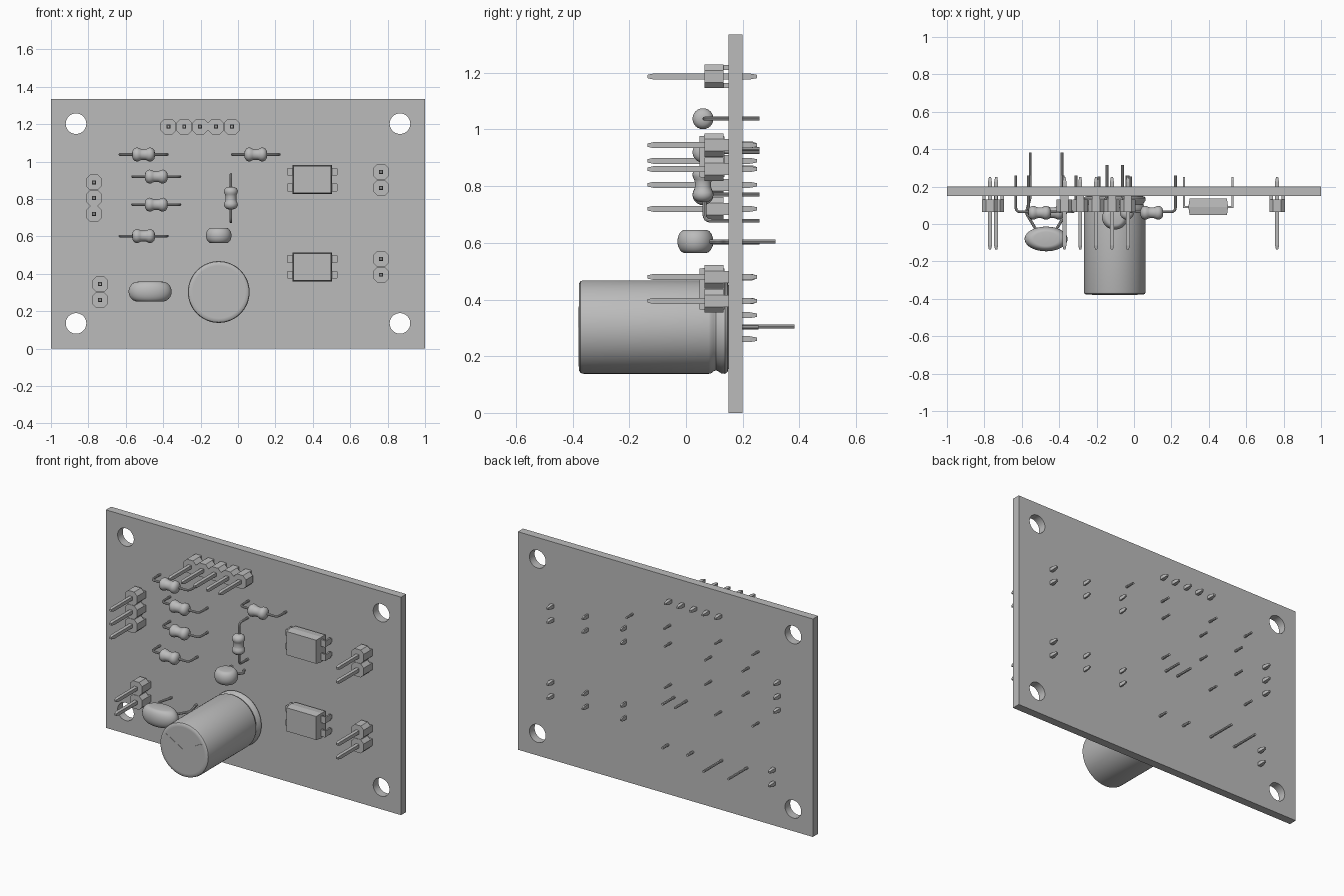
import bpy, bmesh, math
from mathutils import Vector, Matrix

if "Cube" in bpy.data.objects:
    bpy.data.objects.remove(bpy.data.objects["Cube"])

grey = bpy.data.materials.new("light grey")
grey.diffuse_color = (0.5, 0.5, 0.5, 1)
grey.use_nodes = True
grey.node_tree.nodes["Principled BSDF"].inputs["Base Color"].default_value = grey.diffuse_color
FRONT, BACK = 0.15, 0.20        # board faces along y


def finish(ob, smooth=True):
    ob.data.materials.clear()
    ob.data.materials.append(grey)
    bpy.ops.object.select_all(action='DESELECT')
    ob.select_set(True)
    bpy.context.view_layer.objects.active = ob
    if ob.type == 'CURVE':
        bpy.ops.object.convert(target='MESH')
    if smooth:
        bpy.ops.object.shade_smooth_by_angle(angle=math.radians(35))
    return bpy.context.view_layer.objects.active


def from_bmesh(name, bm, smooth=True):
    bmesh.ops.recalc_face_normals(bm, faces=bm.faces)
    me = bpy.data.meshes.new(name)
    bm.to_mesh(me)
    bm.free()
    ob = bpy.data.objects.new(name, me)
    bpy.context.collection.objects.link(ob)
    return finish(ob, smooth)


def loft(bm, rings):
    """Skin a list of closed point rings and cap both ends."""
    loops = [[bm.verts.new(p) for p in ring] for ring in rings]
    for a, b in zip(loops, loops[1:]):
        for i in range(len(a)):
            j = (i + 1) % len(a)
            bm.faces.new((a[i], a[j], b[j], b[i]))
    bm.faces.new(loops[0])
    bm.faces.new(loops[-1])


def rect(x, z, hx, hz, y):
    return [(x - hx, y, z - hz), (x + hx, y, z - hz), (x + hx, y, z + hz), (x - hx, y, z + hz)]


def box(bm, x, z, hx, hz, y0, y1):
    loft(bm, [rect(x, z, hx, hz, y0), rect(x, z, hx, hz, y1)])


def lathe(name, profile, matrix, n=40):
    """Turn (radius, height) pairs about local z, then place with a matrix."""
    bm = bmesh.new()
    loft(bm, [[(r * math.cos(2 * math.pi * k / n), r * math.sin(2 * math.pi * k / n), h)
               for k in range(n)] for r, h in profile])
    bm.transform(matrix)
    return from_bmesh(name, bm)


def wire(name, pts, r=0.007, bend=0.025):
    """Round wire through points with softened corners."""
    pts = [Vector(p) for p in pts]
    path = [pts[0]]
    for a, b, c in zip(pts, pts[1:], pts[2:]):
        p, q = b + (a - b).normalized() * bend, b + (c - b).normalized() * bend
        for t in (0, .25, .5, .75, 1):
            path.append(p * (1 - t) ** 2 + b * 2 * t * (1 - t) + q * t * t)
    path.append(pts[-1])
    cu = bpy.data.curves.new(name, 'CURVE')
    cu.dimensions = '3D'
    cu.bevel_depth, cu.bevel_resolution, cu.use_fill_caps = r, 2, True
    sp = cu.splines.new('POLY')
    sp.points.add(len(path) - 1)
    for s, p in zip(sp.points, path):
        s.co = (*p, 1)
    ob = bpy.data.objects.new(name, cu)
    bpy.context.collection.objects.link(ob)
    return finish(ob)


# Board: flat outline with four mounting holes
cu = bpy.data.curves.new("board", 'CURVE')
cu.dimensions, cu.fill_mode, cu.extrude = '2D', 'BOTH', (BACK - FRONT) / 2
outlines = [[(-1, 0), (1, 0), (1, 1.335), (-1, 1.335)]]
for hx in (-0.866, 0.866):
    for hz in (0.135, 1.203):
        outlines.append([(hx + 0.055 * math.cos(k * math.pi / 20),
                          hz + 0.055 * math.sin(k * math.pi / 20)) for k in range(40)])
for line in outlines:
    sp = cu.splines.new('POLY')
    sp.points.add(len(line) - 1)
    sp.use_cyclic_u = True
    for s, (x, z) in zip(sp.points, line):
        s.co = (x, z, 0, 1)
board = bpy.data.objects.new("board", cu)
bpy.context.collection.objects.link(board)
board.rotation_euler.x = math.pi / 2
board.location.y = (FRONT + BACK) / 2
finish(board)


# Pin headers: octagonal cells with standoff rails and tapered square pins
def header(name, x, z, count, along_x):
    body, pins = bmesh.new(), bmesh.new()
    h, c = 0.0415, 0.021
    octagon = [(-h, -c), (-c, -h), (c, -h), (h, -c), (h, c), (c, h), (-c, h), (-h, c)]
    for i in range(count):
        px, pz = (x + i * 0.0847, z) if along_x else (x, z + i * 0.0847)
        loft(body, [[(px + a, y, pz + b) for a, b in octagon] for y in (0.065, 0.132)])
        for s in (-1, 1):
            o = s * 0.032
            if along_x:
                box(body, px, pz + o, c, 0.009, 0.132, FRONT)
            else:
                box(body, px + o, pz, 0.009, c, 0.132, FRONT)
        loft(pins, [rect(px, pz, w, w, y) for y, w in
                    ((-0.135, 0.006), (-0.115, 0.0105), (0.225, 0.0105), (0.25, 0.006))])
    from_bmesh(name + "_body", body, False)
    from_bmesh(name + "_pins", pins, False)


header("top_header", -0.372, 1.187, 5, True)
header("left_header", -0.77, 0.72, 3, False)
header("lower_left_header", -0.737, 0.26, 2, False)
header("upper_right_header", 0.765, 0.86, 2, False)
header("lower_right_header", 0.765, 0.395, 2, False)

# Resistors: dumbbell body on a bent wire
half = [(0.008, 0.061), (0.022, 0.058), (0.032, 0.05), (0.037, 0.039), (0.036, 0.027),
        (0.031, 0.018), (0.029, 0.01)]
dumbbell = [(r, -h) for r, h in half] + [(r, h) for r, h in reversed(half)]
for i, (x, z, upright) in enumerate([(-0.505, 1.038, 0), (0.095, 1.038, 0), (-0.437, 0.92, 0),
                                     (-0.437, 0.77, 0), (-0.505, 0.602, 0), (-0.038, 0.805, 1)]):
    turn = Matrix.Identity(4) if upright else Matrix.Rotation(math.pi / 2, 4, 'Y')
    lathe(f"resistor_{i}", dumbbell, Matrix.Translation((x, 0.06, z)) @ turn, 24)
    d = Vector((0, 0, 0.127)) if upright else Vector((0.127, 0, 0))
    c = Vector((x, 0.065, z))
    back = Vector((0, 0.195, 0))
    wire(f"resistor_lead_{i}", [c - d + back, c - d, c + d, c + d + back])


# Disc capacitors: oval discs with a rounded rim and kinked leads
def disc(name, x, y, z, rx, ry, rz, spread, end):
    prof = [(1 - 0.42 * (1 - math.cos(a)), rz * math.sin(a))
            for a in [math.radians(-90 + 15 * k) for k in range(13)]]
    lathe(name, prof, Matrix.Translation((x, y, z)) @ Matrix.Diagonal((rx, ry, 1, 1)))
    for s in (-1, 1):
        px = x + s * spread
        root = y + ry * 0.7
        kink = root + (FRONT - root) * 0.5
        wire(name + "_lead", [(x + s * spread * 0.6, root, z), (px + s * 0.022, kink, z),
                              (px, FRONT - 0.01, z), (px, end, z)], 0.0075, 0.015)


disc("large_disc_capacitor", -0.47, -0.08, 0.305, 0.115, 0.066, 0.053, 0.085, 0.382)
disc("small_disc_capacitor", -0.103, 0.033, 0.605, 0.068, 0.063, 0.041, 0.042, 0.315)

# Can capacitor: turned can with crimp groove and three vent lines
can = [(0.145, 0.15), (0.158, 0.147), (0.165, 0.138), (0.164, 0.125), (0.155, 0.112),
       (0.153, 0.105), (0.156, 0.098), (0.164, 0.088), (0.165, 0.08), (0.165, -0.362),
       (0.162, -0.372), (0.153, -0.378), (0.14, -0.378)]
# local z maps to world y
lathe("can_capacitor", can, Matrix.Translation((-0.103, 0, 0.303)) @ Matrix.Rotation(-math.pi / 2, 4, 'X'), 64)
vent = bmesh.new()
for k in range(3):
    arm = bmesh.new()
    box(arm, 0, -0.07, 0.003, 0.07, -0.380, -0.377)
    arm.transform(Matrix.Translation((-0.103, 0, 0.303)) @ Matrix.Rotation(k * math.tau / 3, 4, 'Y'))
    tmp = bpy.data.meshes.new("vent_arm")
    arm.to_mesh(tmp)
    arm.free()
    vent.from_mesh(tmp)
    bpy.data.meshes.remove(tmp)
from_bmesh("can_vent", vent, False)
for x in (-0.187, -0.019):
    wire("can_lead", [(x, 0.14, 0.303), (x, 0.255, 0.303)], 0.008)

# Chips: drafted block with four bent flat leads
for name, z in (("lower_chip", 0.437), ("upper_chip", 0.904)):
    bm = bmesh.new()
    loft(bm, [rect(0.397, z, hx, hz, y) for y, hx, hz in
              ((0.047, 0.100, 0.072), (0.09, 0.106, 0.077), (0.135, 0.100, 0.072))])
    from_bmesh(name, bm, False)
    leads = bmesh.new()
    for s in (-1, 1):
        for dz in (-0.042, 0.042):
            box(leads, 0.397 + s * 0.114, z + dz, 0.018, 0.021, 0.086, 0.096)
            box(leads, 0.397 + s * 0.130, z + dz, 0.005, 0.018, 0.086, 0.14)
            loft(leads, [rect(0.397 + s * 0.130, z + dz, 0.005, w, y) for y, w in
                         ((0.13, 0.011), (0.235, 0.011), (0.25, 0.005))])
    from_bmesh(name + "_leads", leads, False)
